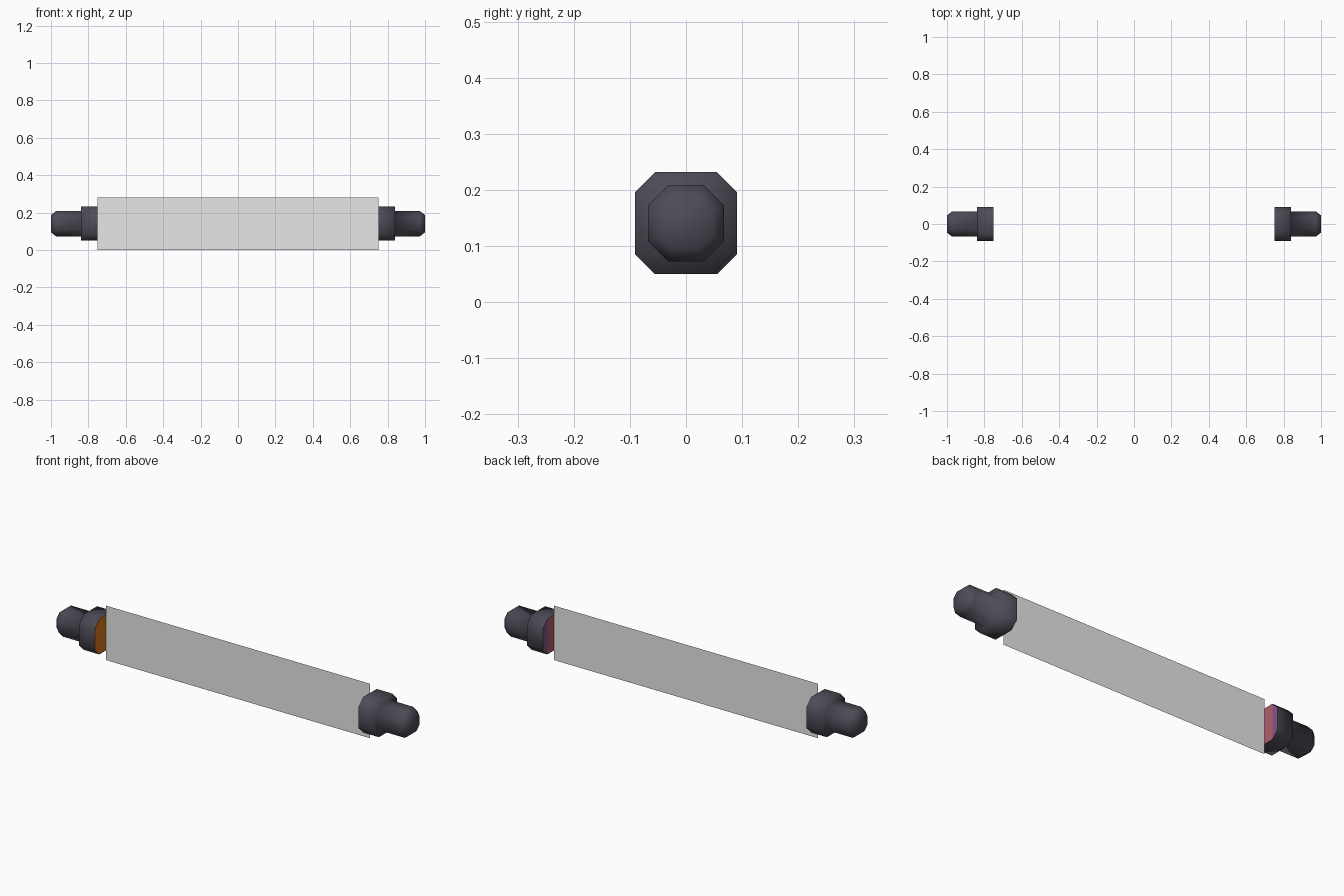
import bpy, bmesh, math

if "Cube" in bpy.data.objects:
    bpy.data.objects.remove(bpy.data.objects["Cube"])

CZ = 0.141  # height of the tube axis

def material(name, rgb):
    m = bpy.data.materials.new(name)
    m.diffuse_color = (*rgb, 1)
    m.use_nodes = True
    m.node_tree.nodes["Principled BSDF"].inputs["Base Color"].default_value = m.diffuse_color
    return m

DARK = material("dark_grey", (0.075, 0.072, 0.095))
GREY = material("light_grey", (0.8, 0.8, 0.8))
ORANGE = material("orange", (0.70, 0.19, 0.01))
ROSE = material("rose", (0.45, 0.11, 0.15))
PURPLE = material("purple", (0.23, 0.09, 0.24))

def finish(name, bm, mats, smooth=False):
    me = bpy.data.meshes.new(name)
    for f in bm.faces:
        f.smooth = smooth
    bm.to_mesh(me)
    bm.free()
    for m in mats:
        me.materials.append(m)
    ob = bpy.data.objects.new(name, me)
    bpy.context.collection.objects.link(ob)
    return ob

def octagon(bm, x, half, flat):
    """Chamfered square ring around the axis at x."""
    pts = [(half, -flat), (half, flat), (flat, half), (-flat, half),
           (-half, flat), (-half, -flat), (-flat, -half), (flat, -half)]
    return [bm.verts.new((x, y, CZ + z)) for y, z in pts]

# x, half width, half length of the flat sides
PROFILE = [(0.75, 0.091, 0.055), (0.84, 0.091, 0.055),
           (0.84, 0.068, 0.032), (0.972, 0.068, 0.032), (1.0, 0.046, 0.022)]

for side, label in ((-1, "left"), (1, "right")):
    # End cap: collar, shaft and chamfered tip
    bm = bmesh.new()
    rings = [octagon(bm, side * x, h, f) for x, h, f in PROFILE]
    for a, b in zip(rings, rings[1:]):
        for i in range(8):
            j = (i + 1) % 8
            bm.faces.new((a[i], a[j], b[j], b[i]))
    bm.faces.new(rings[-1])
    bmesh.ops.recalc_face_normals(bm, faces=bm.faces[:])
    # open shell: make sure the tip points outward
    tip = max(bm.faces, key=lambda f: abs(f.calc_center_median().x))
    if tip.normal.x * side < 0:
        bmesh.ops.reverse_faces(bm, faces=bm.faces[:])
    finish(label + "_cap", bm, [DARK], smooth=True)

    # Coloured inner end of the collar, cut into vertical bands
    bm = bmesh.new()
    bm.faces.new(octagon(bm, side * 0.75, 0.091, 0.055))
    for y in (0.0, 0.055):
        bmesh.ops.bisect_plane(bm, geom=bm.verts[:] + bm.edges[:] + bm.faces[:],
                               plane_co=(0, y, 0), plane_no=(0, 1, 0))
    bm.normal_update()
    for f in bm.faces:
        if f.normal.x * side > 0:
            f.normal_flip()
        y = f.calc_center_median().y
        f.material_index = 0 if y < 0 else (1 if y < 0.055 else 2)
    finish(label + "_cap_inner_face", bm, [ORANGE, ROSE, PURPLE])

# Flat panel between the caps
bm = bmesh.new()
bm.faces.new([bm.verts.new(p) for p in
              ((-0.75, 0, 0), (0.75, 0, 0), (0.75, 0, 0.28), (-0.75, 0, 0.28))])
finish("panel", bm, [GREY])
